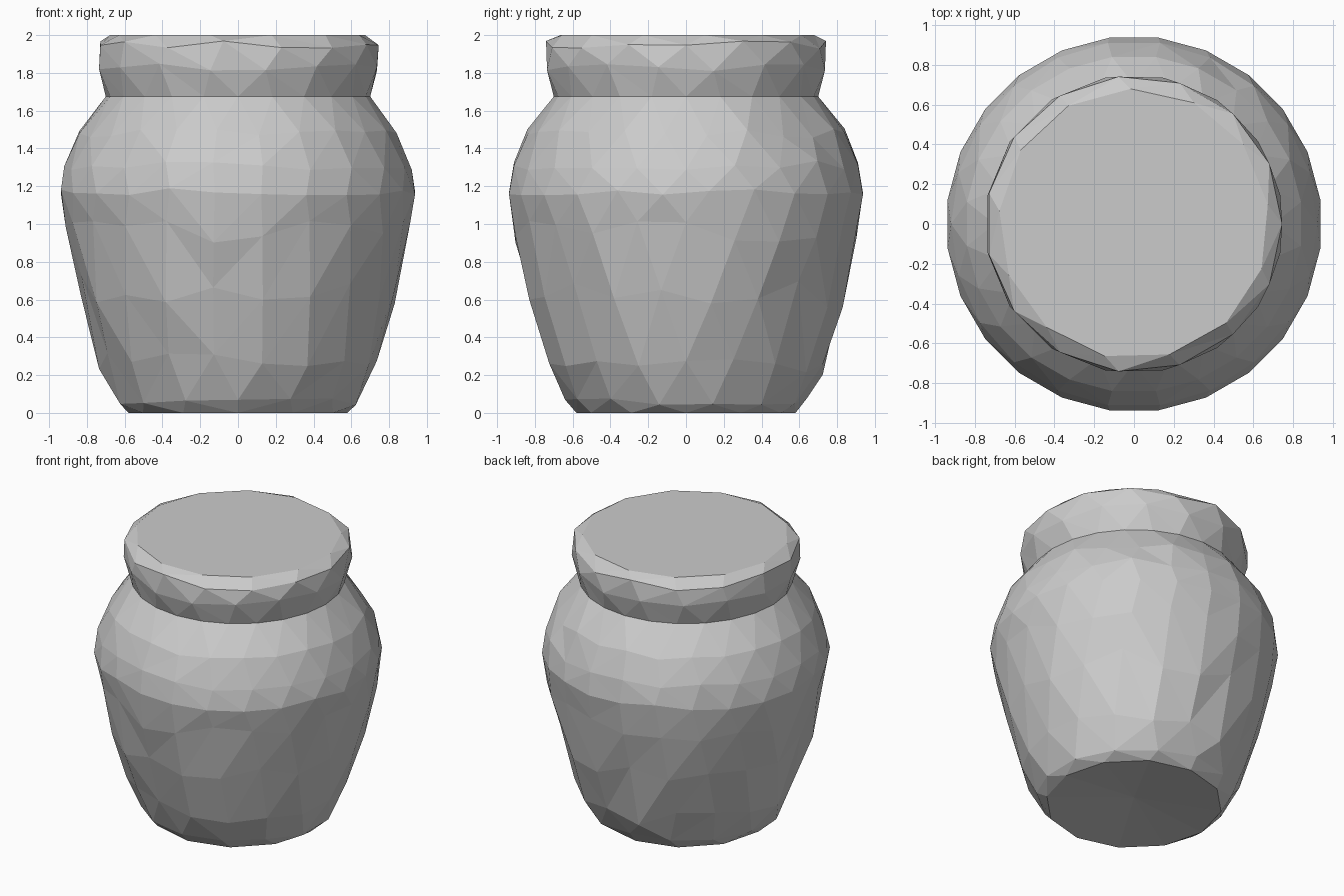
import bpy, bmesh, math, random

cube = bpy.data.objects.get("Cube")
if cube:
    bpy.data.objects.remove(cube)
random.seed(4)

clay = bpy.data.materials.new("Grey clay")
clay.use_nodes = True
clay.diffuse_color = (0.6, 0.6, 0.6, 1)
clay.node_tree.nodes["Principled BSDF"].inputs["Base Color"].default_value = (0.6, 0.6, 0.6, 1)


def add_ring(bm, z, radius, sides, phase, wobble):
    """Ring of (angle, vertex) pairs; phase is a fraction of one side."""
    ring = []
    for i in range(sides):
        a = math.tau * (i + phase) / sides
        v = bm.verts.new((radius * math.cos(a), radius * math.sin(a),
                          z + random.uniform(-wobble, wobble)))
        ring.append((a, v))
    return ring


def bridge(bm, low, high):
    """Triangle strip between two rings, which may differ in side count."""
    def at(ring, k):
        turn, i = divmod(k, len(ring))
        return ring[i][0] + turn * math.tau, ring[i][1]
    i = j = 0
    while i < len(low) or j < len(high):
        next_low, next_high = at(low, i + 1), at(high, j + 1)
        a, b = at(low, i)[1], at(high, j)[1]
        if j == len(high) or (i < len(low) and next_low[0] <= next_high[0]):
            bm.faces.new((a, next_low[1], b))
            i += 1
        else:
            bm.faces.new((a, next_high[1], b))
            j += 1


def make_part(name, profile, cap_top=False, base_dimple=None):
    bm = bmesh.new()
    rings = [add_ring(bm, *row) for row in profile]
    for low, high in zip(rings, rings[1:]):
        bridge(bm, low, high)
    if cap_top:
        bm.faces.new([v for _, v in rings[-1]])
    if base_dimple is not None:
        centre = bm.verts.new((0, 0, base_dimple))
        base = [v for _, v in rings[0]]
        for a, b in zip(base, base[1:] + base[:1]):
            bm.faces.new((centre, b, a))
    bmesh.ops.recalc_face_normals(bm, faces=bm.faces)
    mesh = bpy.data.meshes.new(name)
    bm.to_mesh(mesh)
    bm.free()
    mesh.materials.append(clay)
    obj = bpy.data.objects.new(name, mesh)
    bpy.context.collection.objects.link(obj)


# Faceted pot: height, radius, sides, phase, height wobble
make_part("jar_body", [
    (0.00, 0.58, 12, 0.0, 0.0),
    (0.06, 0.64, 14, 0.5, 0.02),
    (0.26, 0.735, 18, 0.0, 0.07),
    (0.64, 0.84, 20, 0.5, 0.09),
    (0.96, 0.912, 22, 0.0, 0.06),
    (1.17, 0.945, 24, 0.5, 0.02),
    (1.31, 0.92, 22, 0.0, 0.025),
    (1.48, 0.847, 24, 0.5, 0.025),
    (1.675, 0.70, 24, 0.0, 0.0),
], base_dimple=0.05)

# Flared lid with an uneven rim and a flat top
make_part("jar_lid", [
    (1.675, 0.70, 24, 0.0, 0.0),
    (1.83, 0.75, 16, 0.5, 0.02),
    (1.95, 0.745, 15, 0.0, 0.025),
    (2.00, 0.68, 13, 0.3, 0.0),
], cap_top=True)
